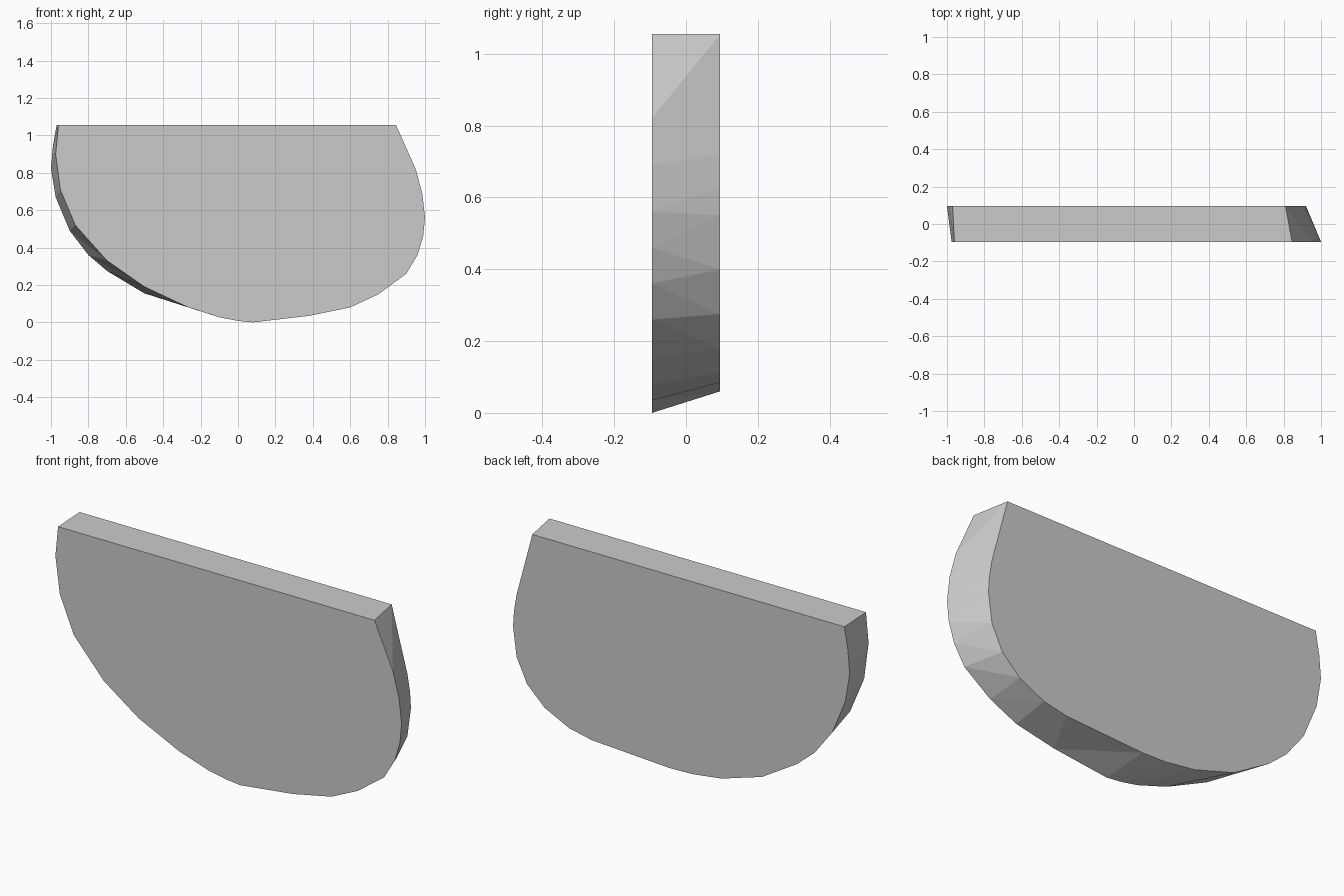
import bpy, bmesh

HALF = 0.095  # half thickness

# Outlines (x, z) of the front and back faces, matched point for point
front = [(-0.96, 1.055), (-0.975, 0.90), (-0.95, 0.71), (-0.87, 0.52),
         (-0.70, 0.33), (-0.50, 0.19), (-0.27, 0.082), (-0.10, 0.027),
         (0.0, 0.008), (0.08, 0.0), (0.38, 0.035), (0.60, 0.08),
         (0.75, 0.15), (0.90, 0.26), (0.96, 0.36), (0.99, 0.46),
         (1.0, 0.56), (0.985, 0.69), (0.95, 0.82), (0.845, 1.055)]
back = [(-0.97, 1.055), (-0.99, 0.94), (-1.0, 0.82), (-0.975, 0.67),
        (-0.90, 0.49), (-0.80, 0.36), (-0.70, 0.275), (-0.50, 0.155),
        (-0.27, 0.085), (-0.10, 0.063), (0.03, 0.06), (0.47, 0.085),
        (0.60, 0.112), (0.74, 0.18), (0.84, 0.275), (0.90, 0.40),
        (0.92, 0.55), (0.915, 0.63), (0.90, 0.72), (0.81, 1.055)]

# Slab: two flat faces joined by a skewed rim
bm = bmesh.new()
f = [bm.verts.new((x, -HALF, z)) for x, z in front]
b = [bm.verts.new((x, HALF, z)) for x, z in back]
bm.faces.new(f)
bm.faces.new(b[::-1])
n = len(f)
rim = [bm.faces.new((f[i], b[i], b[(i + 1) % n], f[(i + 1) % n])) for i in range(n)]
bmesh.ops.triangulate(bm, faces=rim[:-1])
bmesh.ops.recalc_face_normals(bm, faces=bm.faces)

mesh = bpy.data.meshes.new("curved_slab")
bm.to_mesh(mesh)
bm.free()
slab = bpy.data.objects.new("curved_slab", mesh)
bpy.context.collection.objects.link(slab)
